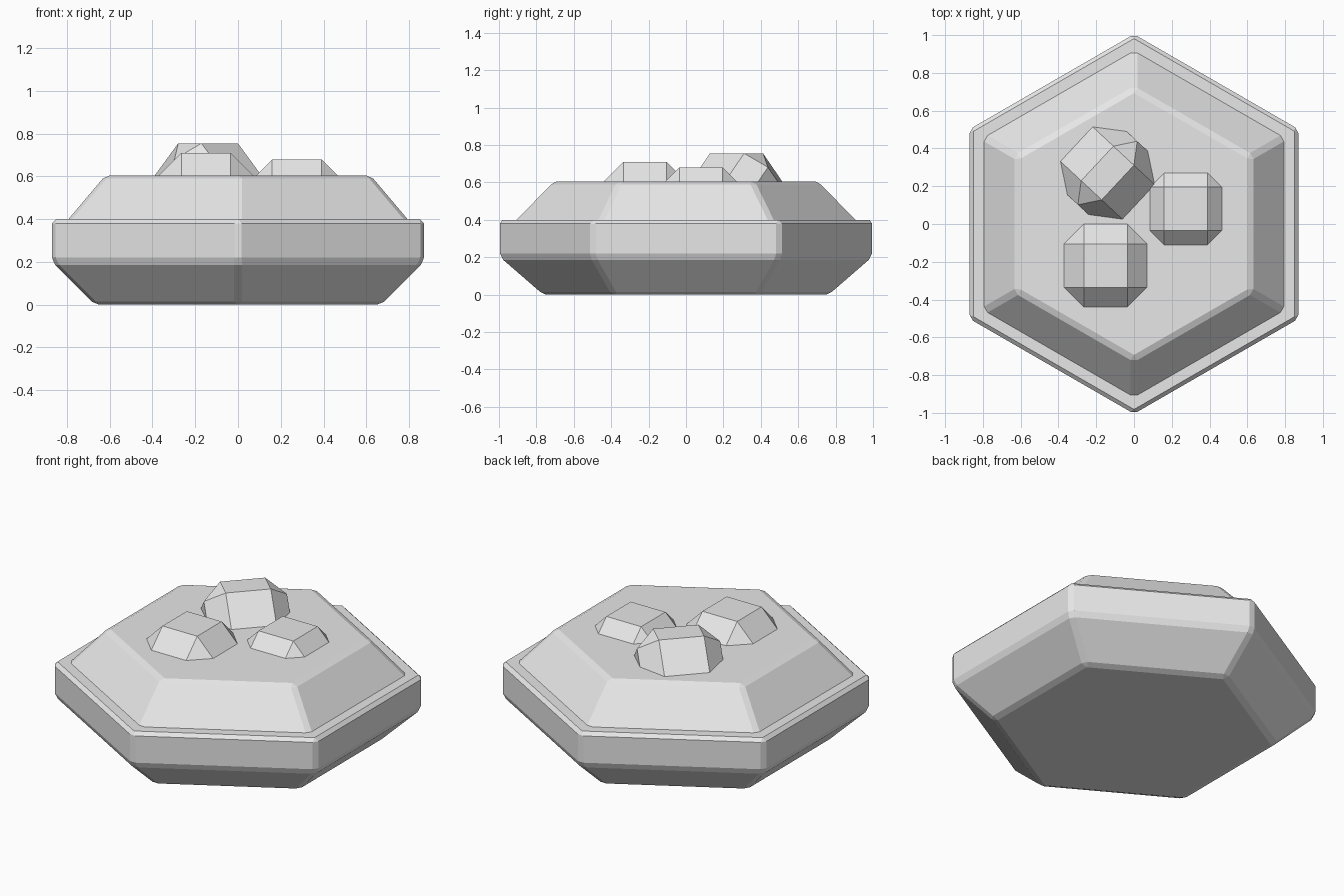
import bpy, bmesh, math
from mathutils import Matrix, Vector

if "Cube" in bpy.data.objects:
    bpy.data.objects.remove(bpy.data.objects["Cube"])

stone = bpy.data.materials.new("light_grey_stone")
stone.diffuse_color = (0.8, 0.8, 0.8, 1)
stone.use_nodes = True
stone.node_tree.nodes["Principled BSDF"].inputs["Base Color"].default_value = stone.diffuse_color


def finish(name, bm, bevel):
    """Turn a bmesh into a flat-shaded object with chamfered edges."""
    bmesh.ops.recalc_face_normals(bm, faces=bm.faces)
    mesh = bpy.data.meshes.new(name)
    bm.to_mesh(mesh)
    bm.free()
    mesh.materials.append(stone)
    obj = bpy.data.objects.new(name, mesh)
    bpy.context.collection.objects.link(obj)
    mod = obj.modifiers.new("chamfer", 'BEVEL')
    mod.width, mod.segments = bevel, 1
    mod.limit_method = 'ANGLE'
    mod.angle_limit = math.radians(20)
    return obj


def hex_solid(name, profile, bevel):
    """Stack hexagon rings (apothem, z) with corners on the y axis."""
    bm = bmesh.new()
    rings = []
    for apothem, z in profile:
        r = apothem / math.cos(math.pi / 6)
        rings.append([bm.verts.new((r * math.sin(i * math.pi / 3),
                                    r * math.cos(i * math.pi / 3), z))
                      for i in range(6)])
    for lo, hi in zip(rings, rings[1:]):
        for i in range(6):
            j = (i + 1) % 6
            bm.faces.new((lo[i], lo[j], hi[j], hi[i]))
    bm.faces.new(rings[0])
    bm.faces.new(rings[-1])
    return finish(name, bm, bevel)


def rock(name, pos, half, chamfer, turn=0, tilt=0):
    """Chamfered cube, sunk into the plateau."""
    bm = bmesh.new()
    bmesh.ops.create_cube(bm, size=2 * half)
    obj = finish(name, bm, chamfer)
    obj.matrix_world = (Matrix.Translation(Vector(pos))
                        @ Matrix.Rotation(math.radians(turn), 4, 'Z')
                        @ Matrix.Rotation(math.radians(tilt), 4, 'X'))
    return obj


# Hexagonal base with an undercut, and the sloped plateau on it
hex_solid("base", [(0.67, 0.0), (0.87, 0.2), (0.87, 0.4)], 0.02)
hex_solid("plateau", [(0.88 - 0.04, 0.345), (0.62, 0.605)], 0.02)

# Three half-buried rocks
rock("front_rock", (-0.15, -0.22, 0.49), 0.22, 0.105)
rock("right_rock", (0.275, 0.08, 0.46), 0.22, 0.105)
rock("tilted_rock", (-0.14, 0.27, 0.504), 0.23, 0.105, turn=47, tilt=45)
